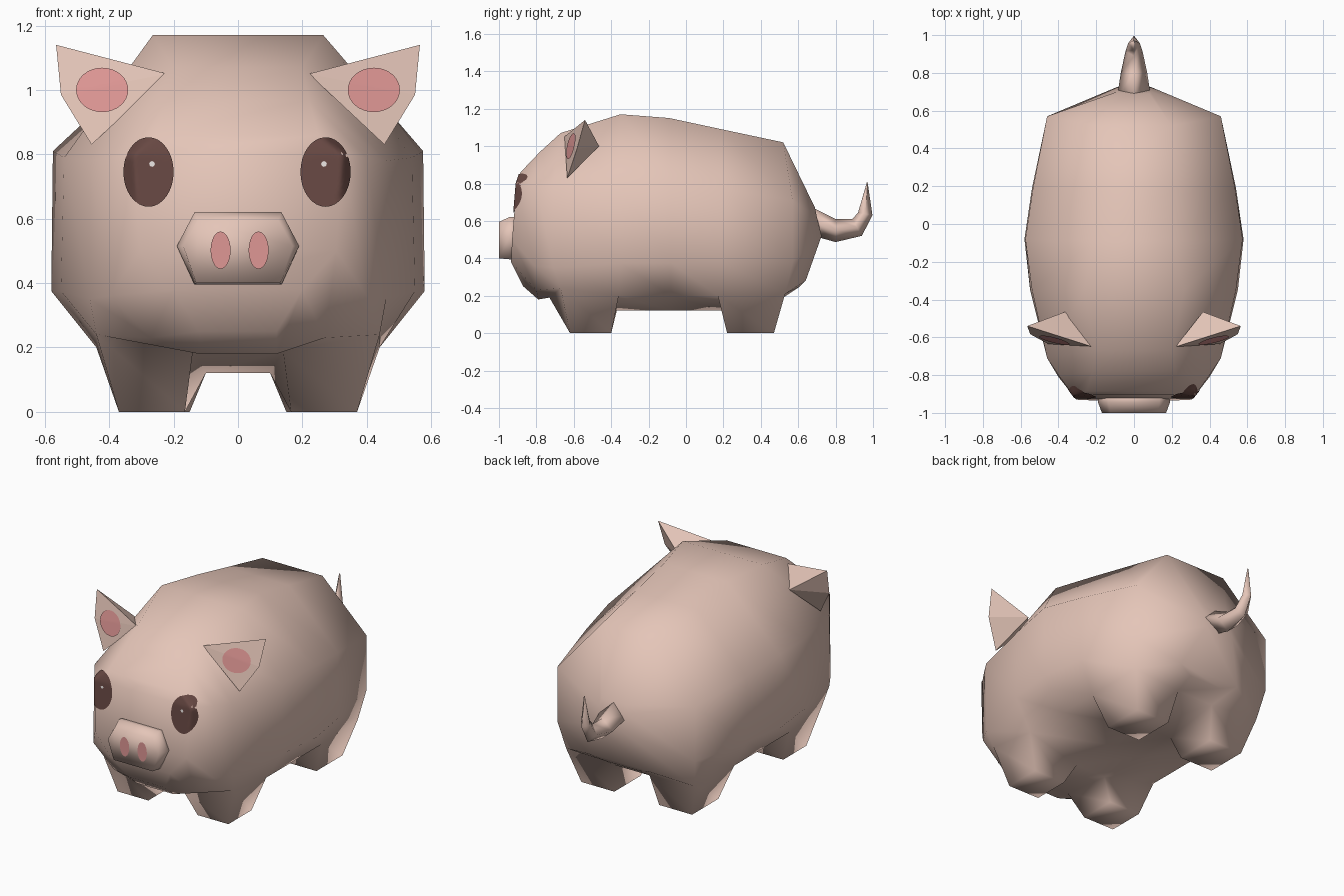
import bpy, bmesh, math
from mathutils import Vector
from mathutils.bvhtree import BVHTree

if "Cube" in bpy.data.objects:
    bpy.data.objects.remove(bpy.data.objects["Cube"])


def material(name, rgb):
    m = bpy.data.materials.new(name)
    m.diffuse_color = (*rgb, 1)
    m.use_nodes = True
    m.node_tree.nodes["Principled BSDF"].inputs["Base Color"].default_value = m.diffuse_color
    return m


SKIN = material("pale pink skin", (0.78, 0.56, 0.48))
DARK = material("dark brown", (0.135, 0.064, 0.055))
PINK = material("rose pink", (0.74, 0.31, 0.30))
WHITE = material("white", (0.9, 0.85, 0.83))


def build(name, verts, faces, mat, smooth=True, fix=True, edit=None):
    bm = bmesh.new()
    vs = [bm.verts.new(v) for v in verts]
    for f in faces:
        bm.faces.new([vs[i] for i in f])
    if edit:
        edit(bm)
    if fix:
        bmesh.ops.recalc_face_normals(bm, faces=bm.faces)
    for f in bm.faces:
        f.smooth = smooth
    tree = BVHTree.FromBMesh(bm)
    me = bpy.data.meshes.new(name)
    bm.to_mesh(me)
    bm.free()
    me.materials.append(mat)
    bpy.context.collection.objects.link(bpy.data.objects.new(name, me))
    return tree


def loft(name, rings, mat, smooth=True, strip_caps=False, edit=None):
    """Skin a list of equal closed rings; caps are ngons or left-right strips."""
    n = len(rings[0])
    verts = [p for r in rings for p in r]
    faces = []
    for k in range(len(rings) - 1):
        for i in range(n):
            j = (i + 1) % n
            faces.append((k * n + i, k * n + j, (k + 1) * n + j, (k + 1) * n + i))
    for base in (0, (len(rings) - 1) * n):
        if strip_caps:
            for i in range(n // 2 - 1):
                faces.append((base + i, base + i + 1, base + n - 2 - i, base + n - 1 - i))
        else:
            faces.append([base + i for i in range(n)])
    return build(name, verts, faces, mat, smooth, edit=edit)


def mirrored(half):
    return half + [(-x, y, z) for x, y, z in reversed(half)]


def decal(name, tree, cx, cz, rx, rz, mat, lift=0.006, seg=32, rings=10):
    """Thin painted oval, projected from the front on to a surface."""
    verts = []
    pts = [(cx, cz)] + [
        (cx + rx * r / rings * math.cos(a * math.tau / seg),
         cz + rz * r / rings * math.sin(a * math.tau / seg))
        for r in range(1, rings + 1) for a in range(seg)]
    for x, z in pts:
        hit, nor, _, _ = tree.ray_cast(Vector((x, -2, z)), Vector((0, 1, 0)))
        if hit is None:
            hit, nor, _, _ = tree.find_nearest(Vector((x, -1, z)))
        verts.append(hit + Vector((0, -lift, 0)))
    faces = [(0, 1 + a, 1 + (a + 1) % seg) for a in range(seg)]
    for r in range(rings - 1):
        b = 1 + r * seg
        for a in range(seg):
            c = (a + 1) % seg
            faces.append((b + a, b + seg + a, b + seg + c, b + c))
    build(name, verts, faces, mat, fix=False)


def pull_legs(bm):
    """Extrude the four underside faces at the corners down into tapered legs."""
    for s in (-1, 1):
        for y0, y1, inner in ((-.62, -.40, .165), (.22, .47, .15)):
            goal = Vector((s * .28, (y0 + y1) / 2 - .02, .18))
            face = min(bm.faces, key=lambda f: (f.calc_center_median() - goal).length)
            foot = bmesh.ops.extrude_discrete_faces(bm, faces=[face])["faces"][0]
            mid = foot.calc_center_median()
            for v in foot.verts:
                v.co = (s * (.37 if abs(v.co.x) > abs(mid.x) else inner),
                        y1 if v.co.y > mid.y else y0, 0)


# body: half sections from spine to belly, front to back
body = loft("body_and_legs", [mirrored(h) for h in (
    [(.25, -.885, .86), (.325, -.905, .80), (.305, -.93, .50), (.20, -.935, .38), (.12, -.87, .25)],
    [(.22, -.78, .97), (.40, -.80, .79), (.40, -.81, .36), (.27, -.80, .23), (.12, -.79, .18)],
    [(.20, -.67, 1.07), (.46, -.71, .78), (.46, -.71, .35), (.44, -.67, .24), (.14, -.73, .19)],
    [(.265, -.35, 1.17), (.54, -.35, .79), (.55, -.35, .375), (.44, -.36, .20), (.10, -.37, .12)],
    [(.21, -.09, 1.15), (.575, -.08, .81), (.58, -.08, .375), (.44, -.08, .20), (.10, -.08, .12)],
    [(.205, .19, 1.09), (.535, .19, .77), (.54, .19, .38), (.44, .17, .20), (.10, .19, .12)],
    [(.20, .52, 1.02), (.46, .57, .71), (.46, .57, .38), (.43, .53, .21), (.12, .52, .19)],
    [(.08, .69, .67), (.09, .70, .62), (.09, .725, .52), (.20, .64, .28), (.11, .61, .25)],
)], SKIN, strip_caps=True, edit=pull_legs)

# snout: hexagonal block
snout = loft("snout", [
    mirrored([(.135, -.90, .62), (.19, -.90, .515), (.135, -.90, .395)]),
    mirrored([(.135, -.945, .62), (.19, -.945, .515), (.135, -.945, .395)]),
    mirrored([(.125, -1.0, .595), (.17, -1.0, .515), (.13, -1.0, .40)]),
], SKIN)

# tail: diamond section curling up; (top y, top z, bottom y, bottom z, half width)
tail = []
for ty, tz, by, bz, w in ((.66, .68, .68, .52, .09), (.80, .61, .80, .487, .07),
                          (.89, .61, .94, .52, .045), (.92, .645, .997, .63, .03),
                          (.968, .81, .972, .80, .004)):
    my, mz = (ty + by) / 2, (tz + bz) / 2
    tail.append([(0, ty, tz), (w, my, mz), (0, by, bz), (-w, my, mz)])
loft("tail", tail, SKIN)

for s, side in ((-1, "left"), (1, "right")):
    # ears: kite-shaped front with a pointed back
    ear = build("ear_" + side,
                [(s * .565, -.54, 1.14), (s * .22, -.65, 1.05), (s * .455, -.635, .83),
                 (s * .55, -.583, .985), (s * .365, -.465, 1.0)],
                [(0, 1, 3), (1, 2, 3), (1, 0, 4), (2, 1, 4), (3, 2, 4), (0, 3, 4)],
                SKIN, smooth=False)
    # painted details
    decal("inner_ear_" + side, ear, s * .422, 1.0, .081, .069, PINK)
    decal("eye_" + side, body, s * .275 - .003, .745, .078, .108, DARK)
    decal("eye_glint_" + side, body, s * .267, .77, .009, .009, WHITE, .009, 8, 1)
    decal("nostril_" + side, snout, s * .059 + .005, .502, .031, .058, PINK)
